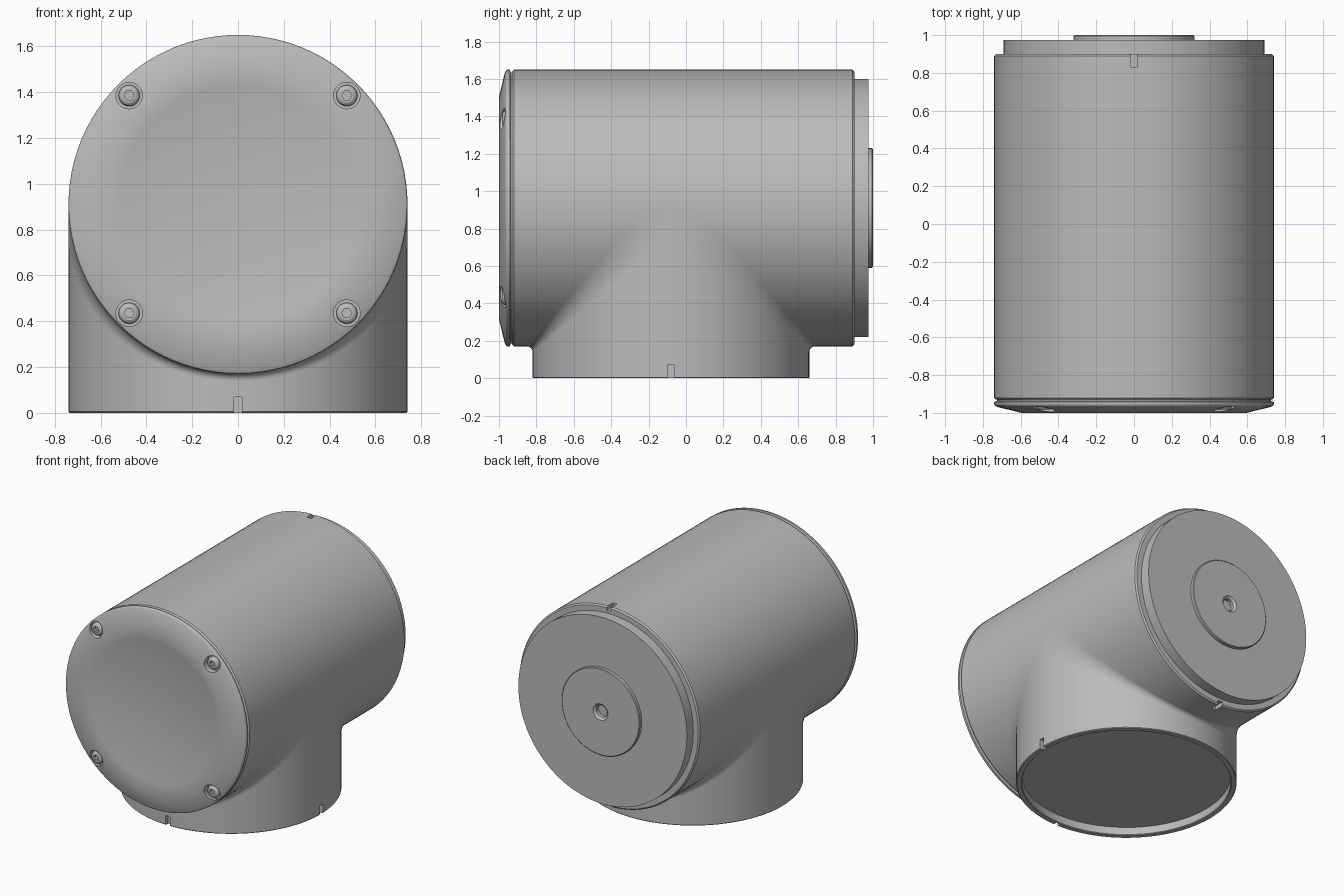
import bpy, bmesh
from math import sin, cos, pi, radians
from mathutils import Vector

old = bpy.data.objects.get("Cube")
if old:
    bpy.data.objects.remove(old)

R = 0.74        # radius of both barrels
ZC = 0.91       # height of the horizontal axis
YC = -0.08      # position of the vertical axis
SEG = 96

grey = bpy.data.materials.new("metal_grey")
grey.use_nodes = True
COLOUR = (0.5, 0.5, 0.5, 1)
grey.diffuse_color = COLOUR
grey.node_tree.nodes["Principled BSDF"].inputs["Base Color"].default_value = COLOUR


def finish(name, bm, recalc=True):
    if recalc:
        bmesh.ops.recalc_face_normals(bm, faces=bm.faces)
    mesh = bpy.data.meshes.new(name)
    bm.to_mesh(mesh)
    bm.free()
    mesh.materials.append(grey)
    ob = bpy.data.objects.new(name, mesh)
    bpy.context.collection.objects.link(ob)
    return ob


def select_only(ob):
    bpy.ops.object.select_all(action='DESELECT')
    ob.select_set(True)
    bpy.context.view_layer.objects.active = ob


def smooth(ob, angle=25):
    select_only(ob)
    bpy.ops.object.shade_smooth_by_angle(angle=radians(angle))


def lathe(name, profile, axis='Y', centre=(0, ZC), seg=SEG):
    """Closed turned solid from (radius, position along axis) pairs."""
    bm = bmesh.new()
    rings = []
    for r, h in profile:
        ring = []
        for i in range(seg if r > 0 else 1):
            a = 2 * pi * i / seg
            u, v = centre[0] + r * cos(a), centre[1] + r * sin(a)
            ring.append(bm.verts.new((u, h, v) if axis == 'Y' else (u, v, h)))
        rings.append(ring)
    for a, b in zip(rings, rings[1:]):
        for i in range(seg):
            j = (i + 1) % seg
            quad = [a[i % len(a)], a[j % len(a)], b[j % len(b)], b[i % len(b)]]
            bm.faces.new(list(dict.fromkeys(quad)))
    return finish(name, bm)


def box(name, size, loc):
    bm = bmesh.new()
    bmesh.ops.create_cube(bm, size=1)
    for v in bm.verts:
        v.co = Vector(loc) + Vector(size) * v.co
    return finish(name, bm)


def cut(ob, cutters):
    for c in cutters:
        c.hide_render = True
        m = ob.modifiers.new("cut", 'BOOLEAN')
        m.operation, m.solver, m.object = 'DIFFERENCE', 'EXACT', c
        select_only(ob)
        bpy.ops.object.modifier_apply(modifier=m.name)
        bpy.data.objects.remove(c)


# Horizontal barrel with alignment slots at the top and bottom of its rear edge
barrel = lathe("main_barrel", [(0, -0.93), (0.73, -0.93), (R, -0.92), (R, 0.89),
                               (0.73, 0.9), (0, 0.9)])
cut(barrel, [box("slot_cutter", (0.036, 0.14, 0.06), (0, 0.9, ZC + s * R)) for s in (-1, 1)])
smooth(barrel)

# Vertical socket, open and recessed underneath, with slots at front and left
socket = lathe("base_socket", [(0, 0.06), (0.7, 0.06), (0.7, 0.005), (0.705, 0), (0.735, 0),
                               (R, 0.005), (R, ZC - 0.01), (0, ZC - 0.01)],
               axis='Z', centre=(0, YC))
cut(socket, [box("slot_cutter", (0.036, 0.06, 0.14), (0, YC - R, 0)),
             box("slot_cutter", (0.06, 0.036, 0.14), (R, YC, 0))])
smooth(socket)

# Blend between the two barrels, widening towards the sides
bm = bmesh.new()
STEPS, ARC = 64, 8
for side in (-1, 1):
    rows = []
    for i in range(STEPS + 1):
        t = pi * i / STEPS
        d = R * sin(t)
        w = 0.03 + 0.1 * (1 - sin(t))
        rows.append([bm.verts.new((R * cos(t), YC + side * (d + w - w * cos(a)),
                                   ZC - d - w + w * sin(a)))
                     for a in (pi / 2 * k / ARC for k in range(ARC + 1))])
    for p, q in zip(rows, rows[1:]):
        for k in range(ARC):
            f = bm.faces.new((p[k], p[k + 1], q[k + 1], q[k]))
            f.normal_update()
            if f.normal.dot(Vector((f.calc_center_median().x, side, -1))) < 0:
                f.normal_flip()
smooth(finish("barrel_blend", bm, recalc=False), 40)

# Front cover: bevelled rim around a shallow dish
RIM, DEPTH = 0.595, 0.045
dish = [(RIM * k / 8, -1 + DEPTH * (1 - (k / 8) ** 2)) for k in range(8, -1, -1)]
cover = lathe("front_cover", [(0, -0.925), (0.725, -0.925), (0.725, -0.937), (R, -0.942),
                              (R, -0.955), (0.735, -0.963), (0.722, -0.969)] + dish)
P = 0.475
spots = [(sx * P, ZC + sz * P) for sx in (-1, 1) for sz in (-1, 1)]
cut(cover, [lathe("bore_cutter", [(0, -1.1), (0.058, -1.1), (0.058, -0.945), (0, -0.945)],
                  centre=c, seg=32) for c in spots])
smooth(cover)

# Cover screws with hexagonal sockets
for n, c in enumerate(spots):
    screw = lathe(f"cover_screw_{n + 1}", [(0, -0.94), (0.046, -0.94), (0.046, -0.965),
                                           (0.04, -0.976), (0.03, -0.982), (0, -0.982)],
                  centre=c, seg=32)
    cut(screw, [lathe("hex_cutter", [(0, -1), (0.022, -1), (0.022, -0.96), (0, -0.96)],
                      centre=c, seg=6)])
    smooth(screw)

# Rear step and hub with a countersunk centre hole
smooth(lathe("rear_step", [(0, 0.89), (0.69, 0.89), (0.69, 0.975), (0, 0.975)]))
hub = lathe("rear_hub", [(0, 0.96), (0.044, 0.96), (0.044, 0.985), (0.06, 1.0),
                         (0.315, 1.0), (0.32, 0.995), (0.32, 0.93), (0, 0.93)])
cut(bpy.data.objects["rear_step"],
    [lathe("hole_cutter", [(0, 0.94), (0.2, 0.94), (0.2, 1.1), (0, 1.1)])])
smooth(bpy.data.objects["rear_step"])
smooth(hub)
